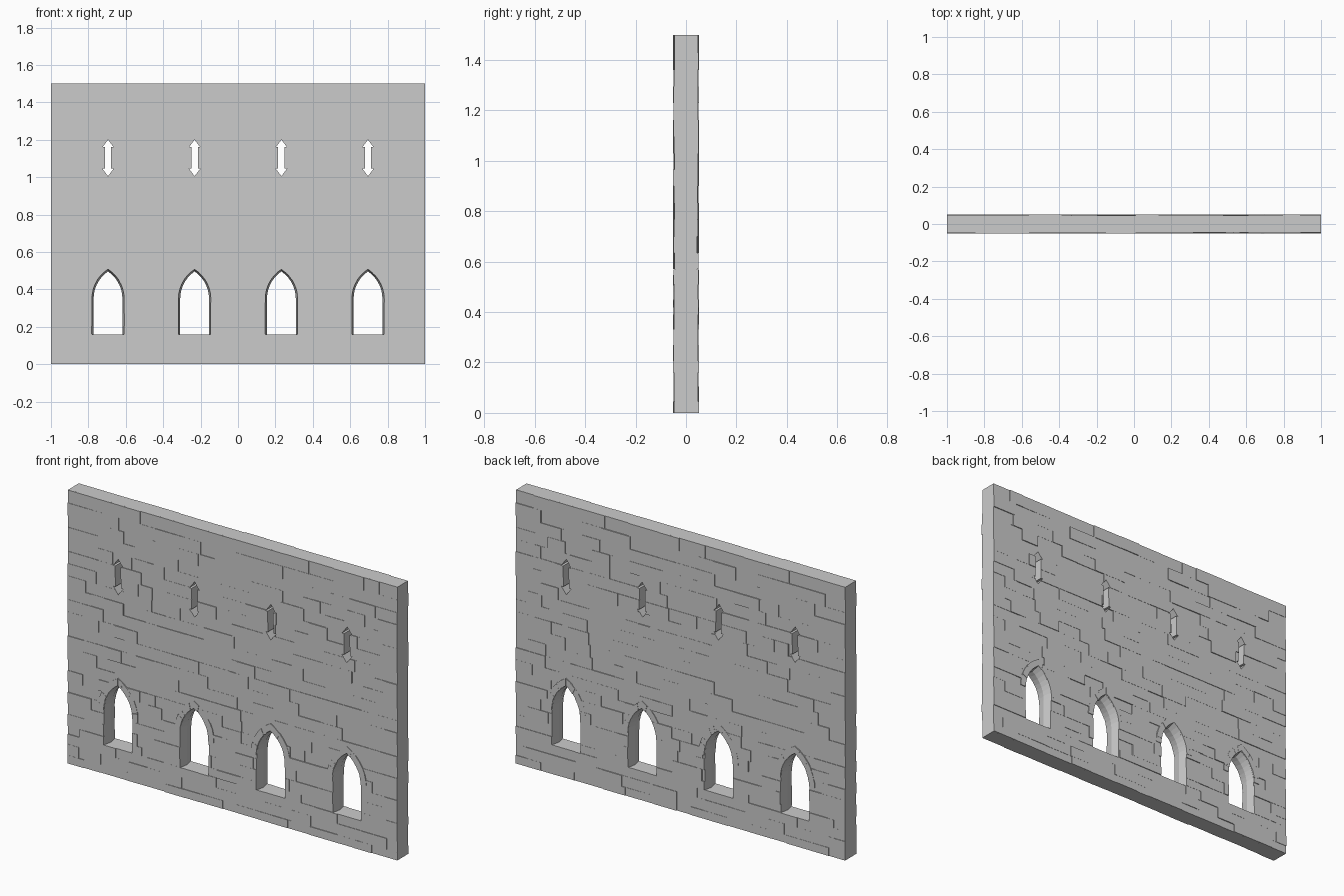
import bpy, bmesh, math, random

if "Cube" in bpy.data.objects:
    bpy.data.objects.remove(bpy.data.objects["Cube"])

random.seed(7)
COURSES = [0, .045, .105, .16, .205, .27, .33, .39, .45, .51, .57, .635, .70,
           .767, .833, .90, .965, 1.03, 1.097, 1.163, 1.23, 1.295, 1.36, 1.43, 1.5]
CENTRES = [-0.695, -0.232, 0.232, 0.695]
CORE = 0.043
HALF_W, SPRING, APEX, SILL = 0.087, 0.35, 0.508, 0.158


def make_object(name, bm):
    bmesh.ops.recalc_face_normals(bm, faces=bm.faces[:])
    mesh = bpy.data.meshes.new(name)
    bm.to_mesh(mesh)
    bm.free()
    ob = bpy.data.objects.new(name, mesh)
    bpy.context.collection.objects.link(ob)
    return ob


def loft(bm, sections):
    """Closed solid through matching closed loops of points."""
    rings = [[bm.verts.new(p) for p in s] for s in sections]
    for a, b in zip(rings, rings[1:]):
        for i in range(len(a)):
            j = (i + 1) % len(a)
            bm.faces.new((a[i], a[j], b[j], b[i]))
    bm.faces.new(rings[0])
    bm.faces.new(rings[-1])


def prism(bm, outline, y0, y1):
    loft(bm, [[(x, y, z) for x, z in outline] for y in (y0, y1)])


def box(bm, x0, x1, y0, y1, z0, z1):
    prism(bm, [(x0, z0), (x1, z0), (x1, z1), (x0, z1)], y0, y1)


def arc(offset, n=7):
    """Left half of the pointed arch, springing to apex, as (x, z)."""
    h = APEX - SPRING
    r = (h * h + HALF_W ** 2) / (2 * HALF_W)
    cx, rr = r - HALF_W, r + offset
    end = math.acos(cx / rr)
    return [(cx - rr * math.cos(end * i / n), SPRING + rr * math.sin(end * i / n))
            for i in range(n + 1)]


def opening(offset):
    left = arc(offset)
    right = [(-x, z) for x, z in reversed(left[:-1])]
    return [(left[0][0], SILL)] + left + right + [(-left[0][0], SILL)]


# Solid wall core
bm = bmesh.new()
box(bm, -1, 1, -CORE, CORE, 0, 1.5)
core = make_object("wall_core", bm)

# Irregular stones in courses, on both faces
bm = bmesh.new()
g = 0.00005
for z0, z1 in zip(COURSES, COURSES[1:]):
    xs = [-1.0]
    step = random.uniform(0.05, 0.2)
    while xs[-1] + step < 0.95:
        xs.append(xs[-1] + step)
        step = random.uniform(0.08, 0.2)
    xs.append(1.0)
    for x0, x1 in zip(xs, xs[1:]):
        for side in (-1, 1):
            d = random.uniform(0.0445, 0.051)
            box(bm, x0 + g, x1 - g, side * (CORE - 0.001), side * d, z0 + g, z1 - g)
stones = make_object("wall_stones", bm)

# Window openings (narrowest mid-wall) and double-headed slits
bm = bmesh.new()
half = [(0, 1.20), (0.03, 1.16), (0.017, 1.16), (0.017, 1.045), (0.03, 1.045), (0, 1.005)]
slit = half + [(-x, z) for x, z in reversed(half[1:-1])]
for c in CENTRES:
    loft(bm, [[(x + c, y, z) for x, z in opening(t)]
              for y, t in ((-0.06, 0.002), (0, -0.010), (0.06, 0.002))])
    prism(bm, [(x + c, z) for x, z in slit], -0.06, 0.06)
cutter = make_object("opening_cutter", bm)
cutter.hide_render = True

# Wedge stones round each arch
bm = bmesh.new()
inner, outer = arc(0.0), arc(0.034)
for c in CENTRES:
    for s in (-1, 1):
        for i in range(len(inner) - 1):
            quad = [inner[i], inner[i + 1], outer[i + 1], outer[i]]
            for side in (-1, 1):
                prism(bm, [(c + s * x, z) for x, z in quad],
                      side * (CORE - 0.001), side * random.uniform(0.049, 0.052))
make_object("arch_stones", bm)

# Cut the openings
for ob in (core, stones):
    mod = ob.modifiers.new("openings", 'BOOLEAN')
    mod.operation = 'DIFFERENCE'
    mod.solver = 'EXACT'
    mod.object = cutter
    bpy.context.view_layer.objects.active = ob
    bpy.ops.object.modifier_apply(modifier=mod.name)
bpy.data.objects.remove(cutter)
